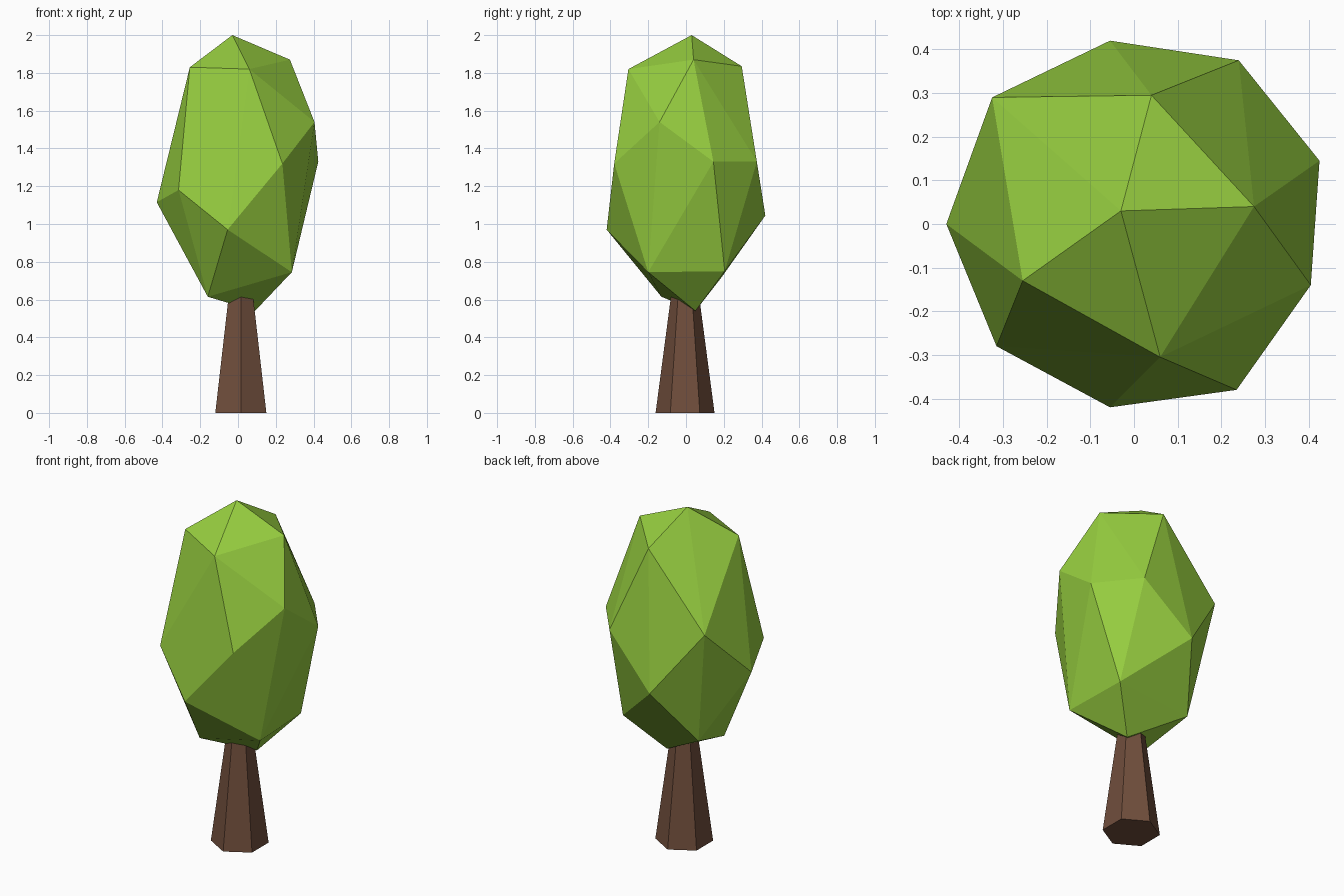
import bpy, bmesh
from mathutils import Matrix

if "Cube" in bpy.data.objects:
    bpy.data.objects.remove(bpy.data.objects["Cube"])


def material(name, rgb):
    m = bpy.data.materials.new(name)
    m.diffuse_color = (*rgb, 1)
    m.use_nodes = True
    m.node_tree.nodes["Principled BSDF"].inputs["Base Color"].default_value = m.diffuse_color
    return m


def finish(bm, name, mat):
    bmesh.ops.recalc_face_normals(bm, faces=bm.faces)
    mesh = bpy.data.meshes.new(name)
    bm.to_mesh(mesh)
    bm.free()
    mesh.materials.append(mat)
    obj = bpy.data.objects.new(name, mesh)
    bpy.context.collection.objects.link(obj)
    return obj


leaf = material("leaf green", (0.305, 0.61, 0.05))
bark = material("bark brown", (0.162, 0.076, 0.045))

# Trunk: tapered six-sided column running up into the crown
H = 0.72
bm = bmesh.new()
bmesh.ops.create_cone(bm, cap_ends=True, segments=6, radius1=0.156, radius2=0.061, depth=H,
                      matrix=Matrix.Translation((0.015, -0.005, H / 2)))
finish(bm, "trunk", bark)

# Crown: faceted irregular boulder shape, the hull of a few corner points
corners = [
    (-0.03, 0.03, 2.0),                                               # tip
    (-0.255, -0.13, 1.83), (0.06, -0.305, 1.82),                      # upper ring
    (0.275, 0.04, 1.87), (0.04, 0.295, 1.835),
    (0.405, -0.14, 1.54), (0.425, 0.145, 1.33), (0.24, 0.375, 1.33),  # widest ring
    (-0.055, 0.42, 1.045), (-0.325, 0.29, 1.415), (-0.43, 0, 1.115),
    (-0.315, -0.28, 1.18), (-0.055, -0.42, 0.97), (0.235, -0.38, 1.32),
    (0.285, -0.2, 0.745), (0.27, 0.205, 0.75),                        # underside
    (-0.215, 0.19, 0.72), (-0.16, -0.13, 0.615), (0.09, 0.05, 0.54),
]
bm = bmesh.new()
for c in corners:
    bm.verts.new(c)
bmesh.ops.convex_hull(bm, input=bm.verts)
finish(bm, "crown", leaf)
